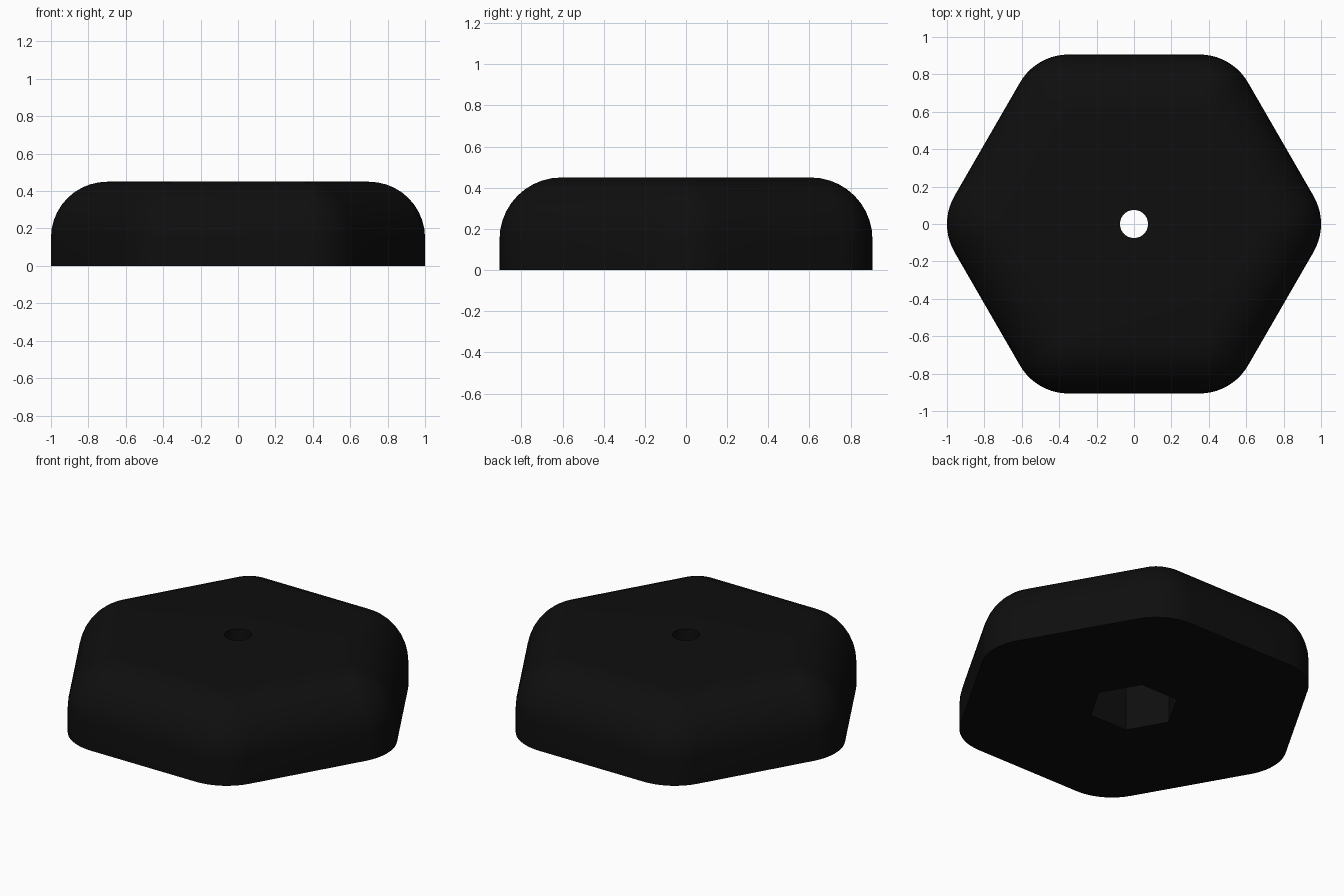
import bpy, bmesh
from math import sin, cos, radians

if "Cube" in bpy.data.objects:
    bpy.data.objects.remove(bpy.data.objects["Cube"])

ARC = 10        # segments per rounded corner
FILLET = 10     # segments of the top edge rounding
CORE, ROUND, HEIGHT = 0.70, 0.30, 0.45
RECESS_R, RECESS_DEPTH, BORE_R = 0.25, 0.30, 0.075


def ring(bm, core, radius, z):
    """Hexagon of circumradius `core`, widened by `radius` with round corners."""
    pts = []
    for k in range(6):
        a = radians(60 * k)
        for i in range(ARC + 1):
            b = a + radians(-30 + 60 * i / ARC)
            pts.append(bm.verts.new((core * cos(a) + radius * cos(b),
                                     core * sin(a) + radius * sin(b), z)))
    return pts


# Section of the knob, running round from the recess rim back to itself
section = [(RECESS_R, 0, 0), (CORE, ROUND, 0)]
for i in range(FILLET + 1):
    t = radians(90 * i / FILLET)
    section.append((CORE, ROUND * cos(t), HEIGHT - ROUND + ROUND * sin(t)))
section += [(0, BORE_R, HEIGHT),            # top of the bore
            (0, BORE_R, RECESS_DEPTH),      # bottom of the bore
            (RECESS_R, 0, RECESS_DEPTH)]    # hexagonal nut recess

bm = bmesh.new()
rings = [ring(bm, *s) for s in section]
n = len(rings[0])
for lower, upper in zip(rings, rings[1:] + rings[:1]):
    for i in range(n):
        j = (i + 1) % n
        bm.faces.new((lower[i], lower[j], upper[j], upper[i]))
bmesh.ops.remove_doubles(bm, verts=bm.verts, dist=1e-4)
bmesh.ops.delete(bm, geom=[e for e in bm.edges if not e.link_faces], context='EDGES')
bmesh.ops.recalc_face_normals(bm, faces=bm.faces)

mesh = bpy.data.meshes.new("hex_knob")
bm.to_mesh(mesh)
bm.free()
knob = bpy.data.objects.new("hex_knob", mesh)
bpy.context.collection.objects.link(knob)

# Single black plastic colour
black = bpy.data.materials.new("black_plastic")
black.diffuse_color = (0.0045, 0.0045, 0.0045, 1)
black.use_nodes = True
black.node_tree.nodes["Principled BSDF"].inputs["Base Color"].default_value = black.diffuse_color
mesh.materials.append(black)

bpy.context.view_layer.objects.active = knob
knob.select_set(True)
bpy.ops.object.shade_smooth_by_angle(angle=radians(30))
